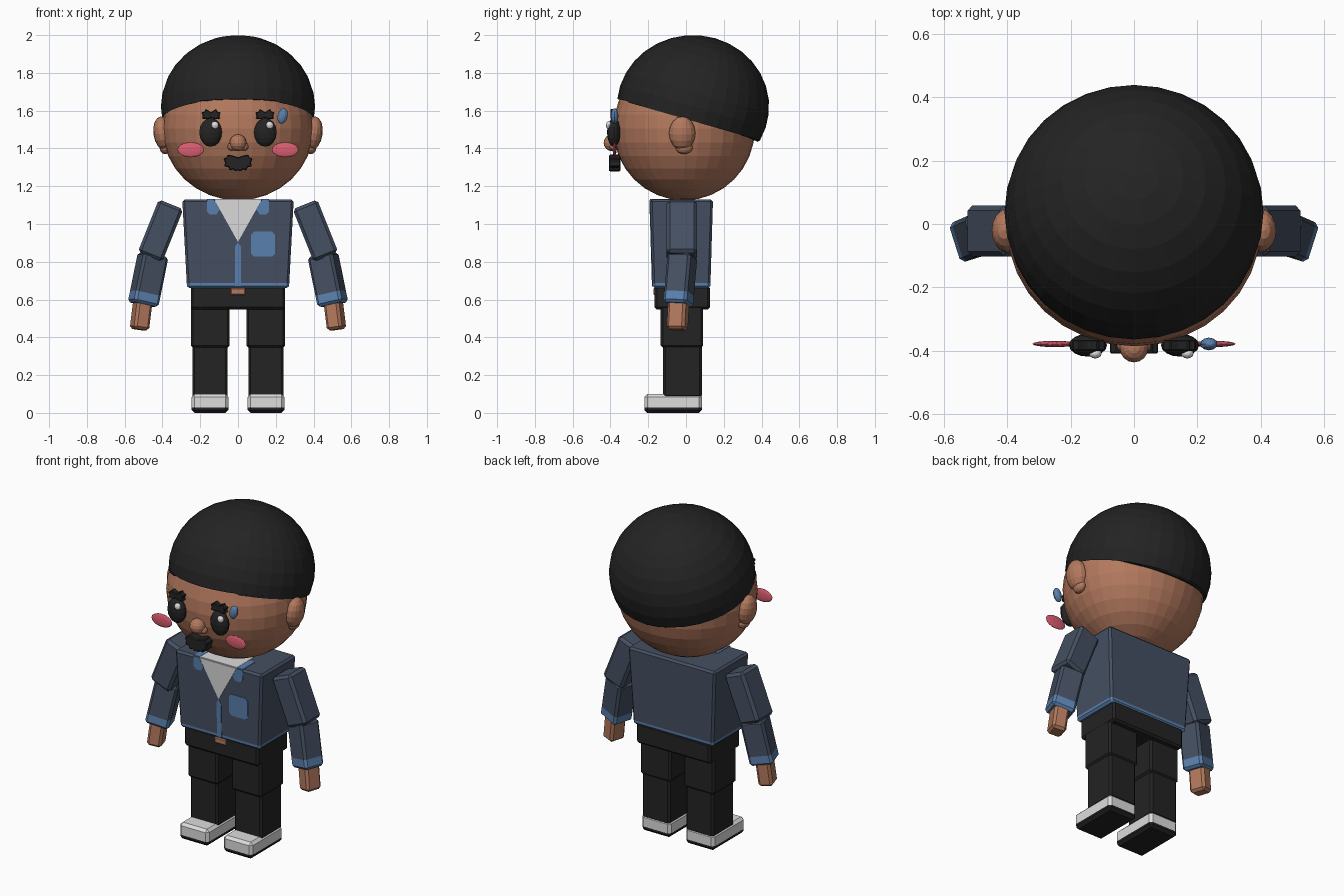
import bpy, bmesh
from math import radians
from mathutils import Matrix, Vector, Euler

cube = bpy.data.objects.get("Cube")
if cube:
    bpy.data.objects.remove(cube, do_unlink=True)


def material(name, r, g, b):
    m = bpy.data.materials.new(name)
    m.use_nodes = True
    m.diffuse_color = (r, g, b, 1)
    bsdf = m.node_tree.nodes["Principled BSDF"]
    bsdf.inputs["Base Color"].default_value = (r, g, b, 1)
    bsdf.inputs["Roughness"].default_value = 0.8
    return m


SKIN = material("skin brown", 0.45, 0.19, 0.11)
BLACK = material("black", 0.017, 0.017, 0.017)
NAVY = material("jacket navy", 0.06, 0.08, 0.122)
BLUE = material("trim blue", 0.105, 0.22, 0.43)
WHITE = material("white", 0.72, 0.72, 0.72)
PINK = material("cheek pink", 0.7, 0.11, 0.165)


def finish(name, bm, mats, mirror=False):
    bmesh.ops.recalc_face_normals(bm, faces=bm.faces[:])
    mesh = bpy.data.meshes.new(name)
    bm.to_mesh(mesh)
    bm.free()
    for m in mats:
        mesh.materials.append(m)
    ob = bpy.data.objects.new(name, mesh)
    bpy.context.scene.collection.objects.link(ob)
    if mirror:
        mod = ob.modifiers.new("mirror", 'MIRROR')
        mod.use_mirror_merge = False
    return ob


def turn(rot):
    return Euler([radians(a) for a in rot], 'ZYX').to_matrix().to_4x4()


def box(name, centre, size, mat, mirror=False, bevel=0.012, taper=1.0,
        rot=None, low=None):
    """Chamfered box; taper scales its foot, low = (height, material) of the lower band."""
    bm = bmesh.new()
    bmesh.ops.create_cube(bm, size=1)
    for v in bm.verts:
        k = taper if v.co.z < 0 else 1
        v.co = Vector((v.co.x * size[0] * k, v.co.y * size[1] * k, v.co.z * size[2]))
    bmesh.ops.bevel(bm, geom=bm.edges[:], offset=bevel, segments=1, affect='EDGES')
    mats = [mat]
    if low:
        cut = low[0] - size[2] / 2
        bmesh.ops.bisect_plane(bm, geom=bm.verts[:] + bm.edges[:] + bm.faces[:],
                               plane_co=(0, 0, cut), plane_no=(0, 0, 1))
        for f in bm.faces:
            f.material_index = int(f.calc_center_median().z < cut)
        mats.append(low[1])
    # pitch, then roll, after yaw about the part's own length
    spin = Matrix.Identity(4)
    if rot:
        pitch, roll, yaw = [radians(a) for a in rot]
        spin = (Matrix.Rotation(roll, 4, 'Y') @ Matrix.Rotation(pitch, 4, 'X')
                @ Matrix.Rotation(yaw, 4, 'Z'))
    bm.transform(Matrix.Translation(centre) @ spin)
    return finish(name, bm, mats, mirror)


def blob(name, centre, radii, mat, mirror=False, roll=0, segs=16, rings=8):
    bm = bmesh.new()
    bmesh.ops.create_uvsphere(bm, u_segments=segs, v_segments=rings, radius=1)
    bm.transform(Matrix.Translation(centre) @ Matrix.Rotation(radians(roll), 4, 'Y')
                 @ Matrix.Diagonal((*radii, 1)))
    return finish(name, bm, [mat], mirror)


def plate(name, points, front, depth, mat, mirror=False, bevel=0):
    """Outline in x and z, pushed back from the depth that front(z) gives."""
    bm = bmesh.new()
    face = bm.faces.new([bm.verts.new((x, front(z), z)) for x, z in points])
    ext = bmesh.ops.extrude_face_region(bm, geom=[face], use_keep_orig=True)
    new = [g for g in ext["geom"] if isinstance(g, bmesh.types.BMVert)]
    bmesh.ops.translate(bm, verts=new, vec=(0, depth, 0))
    ob = finish(name, bm, [mat], mirror)
    if bevel:
        mod = ob.modifiers.new("round", 'BEVEL')
        mod.width = bevel
        mod.segments = 1
    return ob


def both_halves(half, x0, z0):
    pts = half + [(-x, z) for x, z in reversed(half) if x > 0]
    return [(x0 + x, z0 + z) for x, z in pts]


# Head, ears and nose
blob("head", (0, -0.01, 1.505), (0.40, 0.375, 0.38), SKIN, segs=32, rings=16)
blob("ears", (0.398, -0.02, 1.48), (0.05, 0.07, 0.09), SKIN, True, roll=8)
blob("ear_lobes", (0.385, -0.01, 1.405), (0.03, 0.045, 0.035), SKIN, True)
blob("nose", (0, -0.39, 1.43), (0.045, 0.046, 0.045), SKIN)
blob("nostrils", (0.033, -0.38, 1.41), (0.022, 0.025, 0.022), SKIN, True, segs=12)

# Hair cap: tilted sphere, trimmed along a sloping hairline
bm = bmesh.new()
bmesh.ops.create_uvsphere(bm, u_segments=32, v_segments=16, radius=1)
bm.transform(Matrix.Translation((0, 0.037, 1.622)) @ Matrix.Diagonal((0.408, 0.403, 0.378, 1))
             @ Matrix.Rotation(radians(-17), 4, 'X'))
cut = bmesh.ops.bisect_plane(bm, geom=bm.verts[:] + bm.edges[:] + bm.faces[:],
                             plane_co=(0, 0.037, 1.535), plane_no=(0, 0.315, 1),
                             clear_inner=True)
rim = [g for g in cut["geom_cut"] if isinstance(g, bmesh.types.BMVert)]
for v in rim:
    v.co.z += 0.03 * max(0, 1 - ((v.co.y - 0.037) / 0.4) ** 2)
bmesh.ops.holes_fill(bm, edges=[e for e in bm.edges if e.is_boundary])
finish("hair", bm, [BLACK])

# Face details
blob("eyes", (0.145, -0.382, 1.485), (0.06, 0.036, 0.076), BLACK, True)
for side, x in (("right", -0.122), ("left", 0.168)):
    blob(side + "_eye_shine", (x, -0.408, 1.523), (0.02, 0.016, 0.02), WHITE, segs=12)
blob("cheeks", (0.25, -0.378, 1.393), (0.07, 0.01, 0.04), PINK, True)
blob("sweat_drop", (0.236, -0.378, 1.572), (0.026, 0.02, 0.042), BLUE, roll=15, segs=12)

brow = [(0, 0.012), (0.028, 0.03), (0.035, 0.015), (0.052, 0.01), (0.042, -0.008),
        (0.05, -0.022), (0.022, -0.025), (0, -0.018)]
plate("eyebrows", both_halves(brow, 0.143, 1.58), lambda z: -0.4, 0.035, BLACK, True, 0.004)
moustache = [(0, 0.03), (0.025, 0.04), (0.055, 0.046), (0.06, 0.03), (0.078, 0.026),
             (0.068, 0.002), (0.074, -0.018), (0.05, -0.02), (0.045, -0.04),
             (0.025, -0.032), (0.012, -0.046), (0, -0.036)]
plate("moustache", both_halves(moustache, 0, 1.322), lambda z: -0.408, 0.06, BLACK, bevel=0.005)

# Jacket body with blue hem
box("jacket", (0, -0.024, 0.895), (0.59, 0.334, 0.47), NAVY, taper=0.915, low=(0.027, BLUE))


def chest(z):
    return -0.18 - 0.0142 * (z - 0.66) / 0.47


# Shirt, collar, placket and pocket lie just proud of the chest
plate("shirt_front", [(-0.125, 1.128), (0, 0.905), (0.125, 1.128)], chest, 0.008, WHITE)
plate("collar", [(0.126, 1.128), (0.098, 1.077), (0.115, 1.05), (0.15, 1.05), (0.165, 1.065),
                 (0.165, 1.128)], chest, 0.008, BLUE, True)
plate("placket", [(-0.015, 0.67), (0.015, 0.67), (0.015, 0.88), (0, 0.904), (-0.015, 0.88)],
      chest, 0.008, BLUE)
corner = [(0.063, 0.05), (0.048, 0.066), (-0.048, 0.066), (-0.063, 0.05)]
plate("pocket", [(0.133 + x, 0.893 + z) for x, z in corner + [(-x, -z) for x, z in corner]],
      chest, 0.008, BLUE)
box("shirt_top", (0, -0.11, 1.129), (0.25, 0.16, 0.008), WHITE, bevel=0.001)
box("collar_top", (0.145, -0.13, 1.129), (0.04, 0.12, 0.008), BLUE, True, bevel=0.001)

# Arms
box("upper_arms", (0.41, -0.022, 0.965), (0.14, 0.16, 0.30), NAVY, True, 0.016, rot=(0, -21.8, 0))
box("lower_arms", (0.476, -0.03, 0.705), (0.14, 0.13, 0.27), NAVY, True, 0.014,
    rot=(-5, -11.5, -17), low=(0.06, BLUE))
box("hands", (0.512, -0.042, 0.525), (0.085, 0.10, 0.17), SKIN, True, 0.014, rot=(-3, -7, -17))

# Trousers and buckle
box("hips", (0, -0.02, 0.61), (0.50, 0.292, 0.125), BLACK)
box("buckle", (0, -0.165, 0.642), (0.08, 0.016, 0.036), SKIN, bevel=0.005)
box("thighs", (0.147, -0.022, 0.46), (0.205, 0.225, 0.23), BLACK, True)
box("shins", (0.148, -0.018, 0.22), (0.186, 0.205, 0.28), BLACK, True)

# Shoes with black soles
box("shoes", (0.148, -0.068, 0.05), (0.195, 0.306, 0.10), WHITE, True, 0.016, low=(0.028, BLACK))
